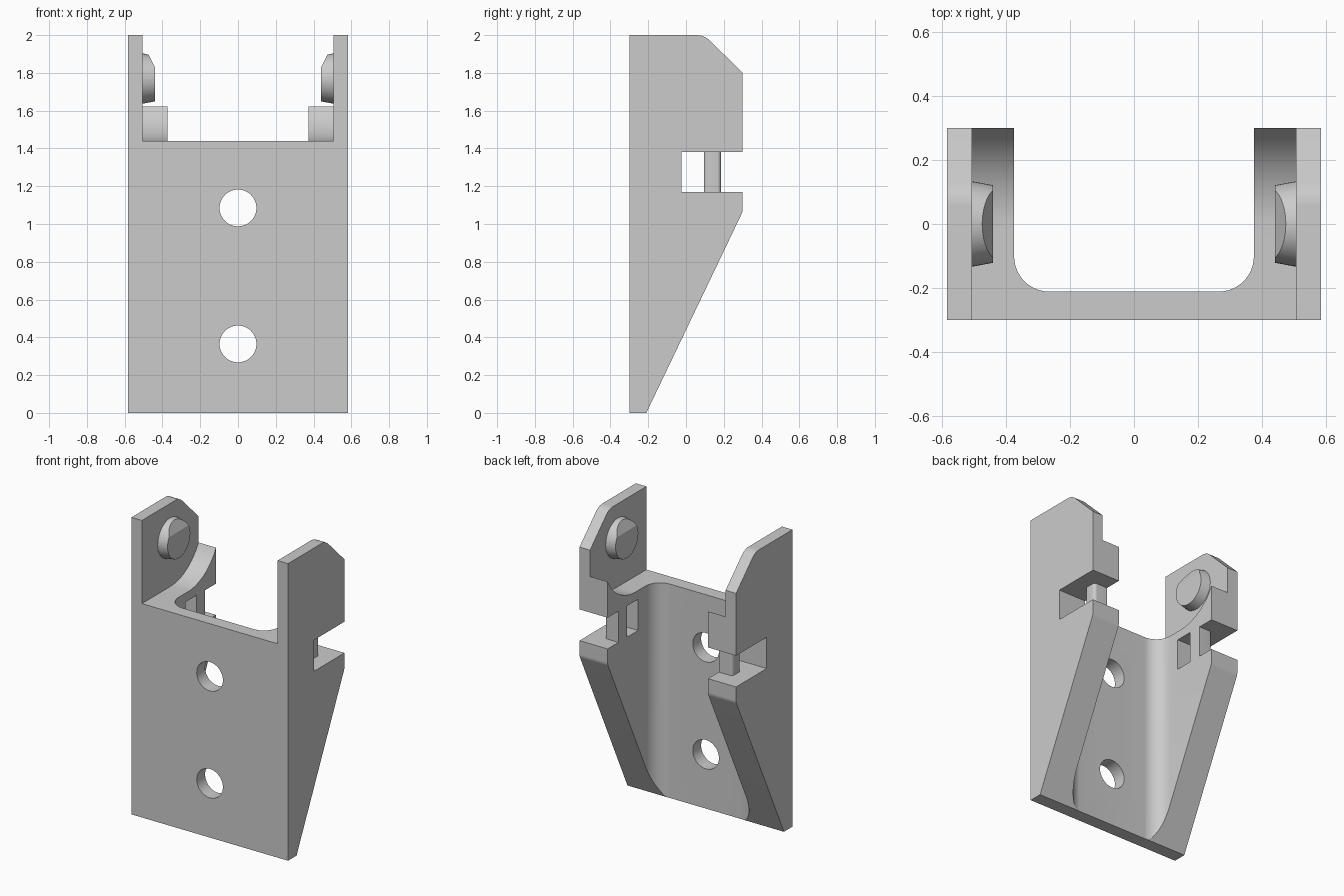
import bpy, bmesh, math
from mathutils import Vector

cube = bpy.data.objects.get("Cube")
if cube:
    bpy.data.objects.remove(cube, do_unlink=True)

grey = bpy.data.materials.new("plain grey")
grey.use_nodes = True
colour = (0.6, 0.6, 0.6, 1)
grey.diffuse_color = colour
grey.node_tree.nodes["Principled BSDF"].inputs["Base Color"].default_value = colour


def finish(name, bm):
    bmesh.ops.recalc_face_normals(bm, faces=bm.faces)
    mesh = bpy.data.meshes.new(name)
    bm.to_mesh(mesh)
    bm.free()
    mesh.materials.append(grey)
    obj = bpy.data.objects.new(name, mesh)
    bpy.context.collection.objects.link(obj)
    return obj


def prism(name, outline, axis, low, high):
    """Extrude an outline: (y, z) along X, (x, z) along Y, (x, y) along Z."""
    bm = bmesh.new()
    def place(p, depth):
        c = list(p)
        c.insert(axis, depth)
        return bm.verts.new(c)
    face = bm.faces.new([place(p, low) for p in outline])
    new = bmesh.ops.extrude_face_region(bm, geom=[face])["geom"]
    shift = Vector((0, 0, 0))
    shift[axis] = high - low
    bmesh.ops.translate(bm, vec=shift, verts=[v for v in new if isinstance(v, bmesh.types.BMVert)])
    return finish(name, bm)


def box(low, high):
    return [(low[0], low[1]), (high[0], low[1]), (high[0], high[1]), (low[0], high[1])]


def arc(cx, cy, r, start, end, steps):
    angles = [math.radians(start + (end - start) * i / steps) for i in range(steps + 1)]
    return [(cx + r * math.cos(a), cy + r * math.sin(a)) for a in angles]


def round_corner(before, corner, after, radius, steps=8):
    b, c, a = Vector(before), Vector(corner), Vector(after)
    u, v = (b - c).normalized(), (a - c).normalized()
    half = u.angle(v) / 2
    centre = c + (u + v).normalized() * radius / math.sin(half)
    reach = radius / math.tan(half)
    s, e = c + u * reach - centre, c + v * reach - centre
    return [tuple(centre + s.lerp(e, i / steps).normalized() * radius) for i in range(steps + 1)]


def select(obj):
    bpy.ops.object.select_all(action="DESELECT")
    obj.select_set(True)
    bpy.context.view_layer.objects.active = obj


def cut(obj, cutter):
    cutter.hide_render = True
    mod = obj.modifiers.new("cut", "BOOLEAN")
    mod.operation = "DIFFERENCE"
    mod.solver = "EXACT"
    mod.object = cutter
    select(obj)
    bpy.ops.object.modifier_apply(modifier=mod.name)
    bpy.data.objects.remove(cutter, do_unlink=True)


def smooth(obj):
    select(obj)
    bpy.ops.object.shade_smooth_by_angle(angle=math.radians(25))


# Bracket body from its side profile
foot, hip, brow, crown = (-0.21, 0), (0.3, 1.065), (0.3, 1.8), (0.097, 2)
profile = [(-0.3, 0), foot]
profile += round_corner(foot, hip, brow, 0.06)
profile += [brow]
profile += round_corner(brow, crown, (-0.3, 2), 0.1)
profile += [(-0.3, 2)]
body = prism("bracket_body", profile, 0, -0.583, 0.583)

# Rounded channel down the back
channel = [(0.374, 0.5), (-0.374, 0.5)]
channel += arc(-0.264, -0.101, 0.11, 180, 270, 12) + arc(0.264, -0.101, 0.11, 270, 360, 12)
cut(body, prism("channel_cutter", channel, 2, -0.1, 2.2))

# Wide recess between the upper ears, with a curved floor around the pegs
recess = [(-0.5, 2.2), (-0.5, 1.44)] + arc(0, 1.778, 0.338, 270, 355, 24) + [(0.5, 1.75), (0.5, 2.2)]
cut(body, prism("recess_cutter", recess, 0, -0.505, 0.505))

# Screw holes
for z in (0.365, 1.085):
    cut(body, prism("hole_cutter", arc(0, z, 0.0975, 0, 352.5, 47), 1, -0.5, 0))

# Strap slots open to the back on both sides
for side in (-1, 1):
    low, high = sorted((side * 0.3, side * 0.7))
    cut(body, prism("slot_cutter", box((-0.025, 1.17), (0.5, 1.38)), 0, low, high))
smooth(body)

for side, label in ((1, "left"), (-1, "right")):
    # Upright bar within each slot, rounded on its outer edges
    bar = [(0.374, 0.185), (0.374, 0.095)]
    bar += round_corner((0.374, 0.095), (0.475, 0.095), (0.475, 0.185), 0.02, 5)
    bar += round_corner((0.475, 0.095), (0.475, 0.185), (0.374, 0.185), 0.02, 5)
    smooth(prism(label + "_slot_bar", [(side * x, y) for x, y in bar], 2, 1.168, 1.382))

    # Tapered peg with a sloping lead-in on top
    bm = bmesh.new()
    rings = []
    for x, r in ((0.515, 0.135), (0.44, 0.121)):
        rings.append([bm.verts.new((side * x, y, z)) for y, z in arc(0, 1.77, r, 0, 352.5, 47)])
        bm.faces.new(rings[-1])
    for i in range(48):
        j = (i + 1) % 48
        bm.faces.new((rings[0][i], rings[0][j], rings[1][j], rings[1][i]))
    geom = bm.verts[:] + bm.edges[:] + bm.faces[:]
    cutting = bmesh.ops.bisect_plane(bm, geom=geom, plane_co=(side * 0.44, 0, 1.83),
                                     plane_no=(-side * 0.07, 0, 0.035), clear_outer=True)
    rim = [e for e in cutting["geom_cut"] if isinstance(e, bmesh.types.BMEdge)]
    bmesh.ops.holes_fill(bm, edges=rim, sides=0)
    smooth(finish(label + "_peg", bm))
